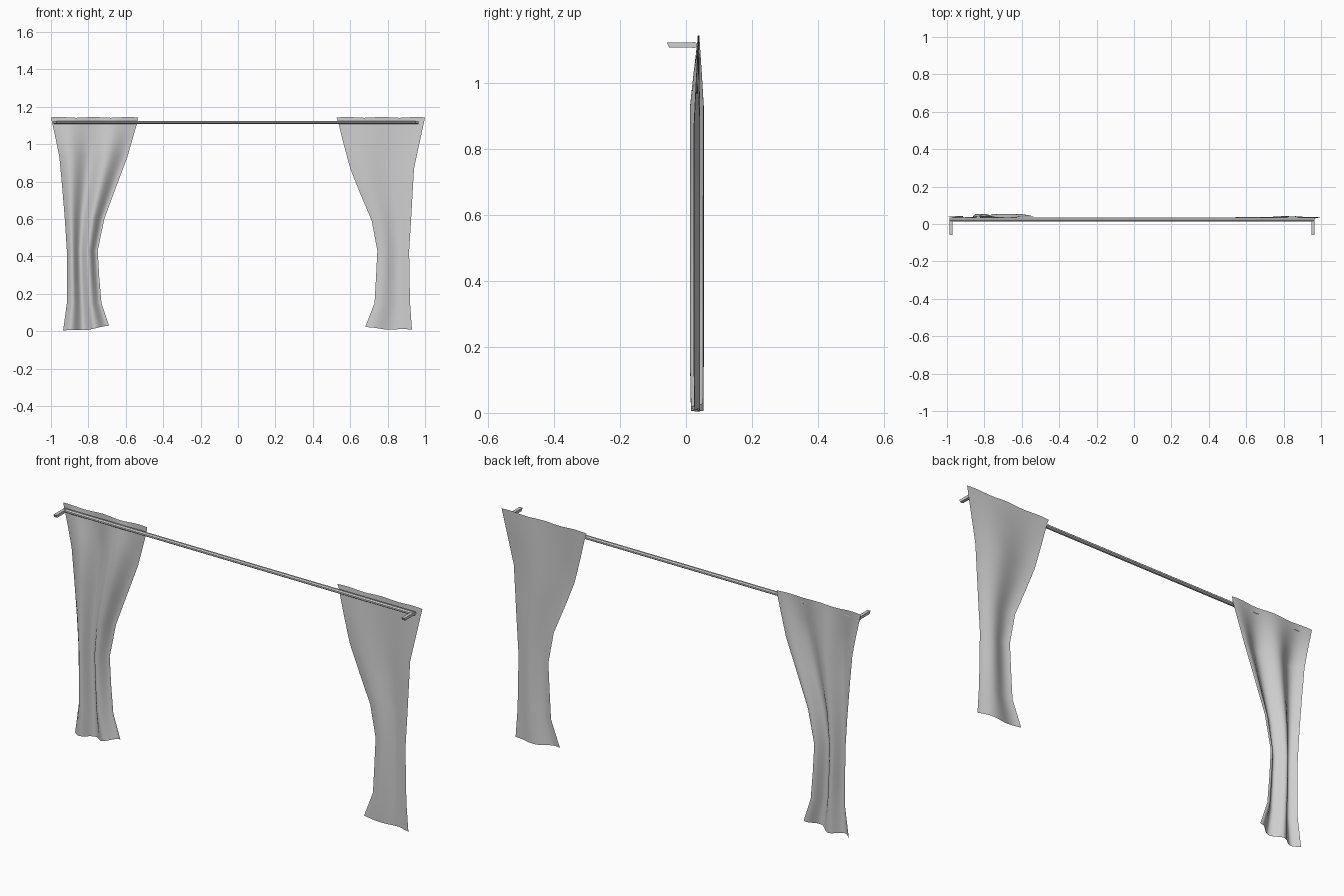
import bpy, bmesh, math

cube = bpy.data.objects.get("Cube")
if cube:
    bpy.data.objects.remove(cube)

grey = bpy.data.materials.new("light_grey")
grey.use_nodes = True
colour = (0.62, 0.62, 0.62, 1)
grey.diffuse_color = colour
grey.node_tree.nodes["Principled BSDF"].inputs["Base Color"].default_value = colour


def finish(name, bm, smooth=False):
    mesh = bpy.data.meshes.new(name)
    bmesh.ops.recalc_face_normals(bm, faces=bm.faces)
    bm.to_mesh(mesh)
    bm.free()
    mesh.materials.append(grey)
    for p in mesh.polygons:
        p.use_smooth = smooth
    obj = bpy.data.objects.new(name, mesh)
    bpy.context.collection.objects.link(obj)
    return obj


def curtain(name, side, rows, depth, period, phase, lift, columns=32):
    """Sheet gathered at the waist; rows hold (height, outer x, inner x, fold strength)."""
    bm = bmesh.new()
    grid = []
    for z, outer, inner, strength in rows:
        line = []
        for i in range(columns + 1):
            u = i / columns                      # from the outer edge to the inner edge
            x = side * (outer + (inner - outer) * u)
            fold = math.sin(math.tau * (u - phase) / period)
            y = 0.033 + 0.006 * (1 - strength) + depth * strength * fold
            dz = 0
            if z < 0.1:                          # uneven hem
                dz = lift * u * u + 0.003 * math.sin(9 * u)
            elif z > 1.13:                       # slightly wavy heading
                dz = 0.002 * math.sin(16 * u)
            line.append(bm.verts.new((x, y, z + dz)))
        grid.append(line)
    for a, b in zip(grid, grid[1:]):
        for i in range(columns):
            bm.faces.new((a[i], a[i + 1], b[i + 1], b[i]))
    return finish(name, bm, smooth=True)


# Curtains
curtain("right_curtain", -1, [
    (1.143, 1.0, 0.535, 0.12), (1.12, 0.995, 0.537, 0.2), (1.03, 0.975, 0.563, 0.6),
    (0.93, 0.955, 0.592, 1), (0.77, 0.94, 0.652, 1), (0.6, 0.926, 0.715, 1),
    (0.43, 0.915, 0.75, 1), (0.29, 0.915, 0.742, 1), (0.15, 0.915, 0.73, 1),
    (0.003, 0.935, 0.69, 0.9)],
    depth=0.021, period=0.53, phase=0.3, lift=0.025)

curtain("left_curtain", 1, [
    (1.143, 1.0, 0.527, 0.12), (1.12, 0.995, 0.535, 0.2), (1.0, 0.969, 0.565, 0.6),
    (0.87, 0.941, 0.6, 1), (0.73, 0.933, 0.656, 1), (0.59, 0.925, 0.715, 1),
    (0.43, 0.915, 0.745, 1), (0.29, 0.917, 0.738, 1), (0.15, 0.92, 0.73, 1),
    (0.008, 0.93, 0.68, 0.9)],
    depth=-0.01, period=0.9, phase=0.6, lift=0.012)


def prism(name, section, place, start, end):
    """Extrude a closed section along x."""
    bm = bmesh.new()
    ends = [[bm.verts.new(place(x, a, b)) for a, b in section] for x in (start, end)]
    bm.faces.new(ends[0])
    bm.faces.new(ends[1])
    n = len(section)
    for i in range(n):
        j = (i + 1) % n
        bm.faces.new((ends[0][i], ends[0][j], ends[1][j], ends[1][i]))
    return finish(name, bm)


def along_x(x, y, z):
    return (x, y, z)


# Rod
octagon = [(0.023 + 0.0115 * math.cos(math.tau * (k + 0.5) / 8),
            1.116 + 0.0095 * math.sin(math.tau * (k + 0.5) / 8)) for k in range(8)]
prism("curtain_rod", octagon, along_x, -0.986, 0.966)

# Wall brackets with a slanted tip
arm = [(0.03, 1.109), (0.03, 1.123), (-0.058, 1.123), (-0.051, 1.109)]
for name, x in (("right_bracket", -0.978), ("left_bracket", 0.958)):
    prism(name, arm, along_x, x - 0.008, x + 0.008)
